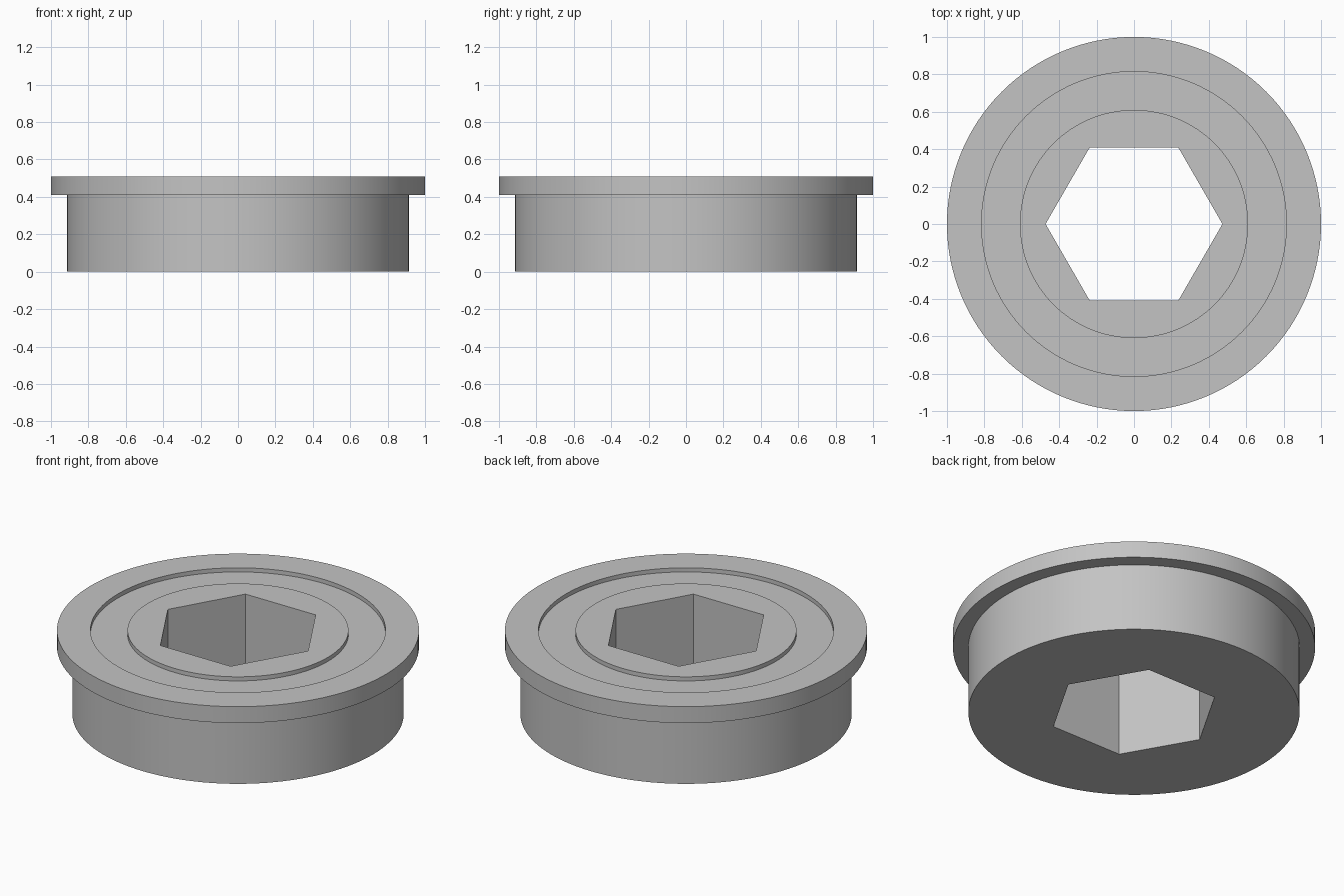
import bpy
import bmesh
import math
from mathutils import Matrix, Vector

if "Cube" in bpy.data.objects:
    bpy.data.objects.remove(bpy.data.objects["Cube"], do_unlink=True)

SEGMENTS = 128
HEIGHT = 0.51
FLANGE_Z = 0.41
GROOVE_Z = HEIGHT - 0.025
HEX_RADIUS = 0.473

# Single grey metal
metal = bpy.data.materials.new("grey_metal")
metal.use_nodes = True
grey = (0.55, 0.55, 0.55, 1)
metal.diffuse_color = grey
metal.node_tree.nodes["Principled BSDF"].inputs["Base Color"].default_value = grey


def add_object(name, bm):
    bmesh.ops.recalc_face_normals(bm, faces=bm.faces)
    mesh = bpy.data.meshes.new(name)
    bm.to_mesh(mesh)
    bm.free()
    mesh.materials.append(metal)
    obj = bpy.data.objects.new(name, mesh)
    bpy.context.collection.objects.link(obj)
    return obj


def lathe(name, profile):
    """Revolve an (r, z) outline and cap its two open ends."""
    bm = bmesh.new()
    rings = []
    for r, z in profile:
        rings.append(bmesh.ops.create_circle(
            bm, segments=SEGMENTS, radius=r,
            matrix=Matrix.Translation(Vector((0, 0, z))))["verts"])
    for low, high in zip(rings, rings[1:]):
        for i in range(SEGMENTS):
            j = (i + 1) % SEGMENTS
            bm.faces.new((low[i], low[j], high[j], high[i]))
    bm.faces.new(rings[0])
    bm.faces.new(rings[-1])
    return add_object(name, bm)


# Flanged plug: body, flange, shallow ring groove and central boss
plug = lathe("flanged_plug", [
    (0.915, 0), (0.915, FLANGE_Z), (1, FLANGE_Z), (1, HEIGHT),
    (0.815, HEIGHT), (0.815, GROOVE_Z), (0.61, GROOVE_Z), (0.61, HEIGHT)])

# Hexagonal through hole, corners on the x axis
bm = bmesh.new()
bmesh.ops.create_cone(bm, cap_ends=True, segments=6, radius1=HEX_RADIUS,
                      radius2=HEX_RADIUS, depth=2)
bmesh.ops.rotate(bm, verts=bm.verts, matrix=Matrix.Rotation(math.pi / 6, 3, "Z")
                 if min(abs(v.co.y) for v in bm.verts) > 0.01 else Matrix.Identity(3))
cutter = add_object("hex_cutter", bm)
cutter.hide_render = True

hole = plug.modifiers.new("hex_hole", "BOOLEAN")
hole.operation = "DIFFERENCE"
hole.solver = "EXACT"
hole.object = cutter

bpy.ops.object.select_all(action="DESELECT")
plug.select_set(True)
bpy.context.view_layer.objects.active = plug
bpy.ops.object.modifier_apply(modifier=hole.name)
bpy.data.objects.remove(cutter, do_unlink=True)

# Smooth round walls, crisp edges
bpy.ops.object.shade_smooth_by_angle(angle=math.radians(30))
